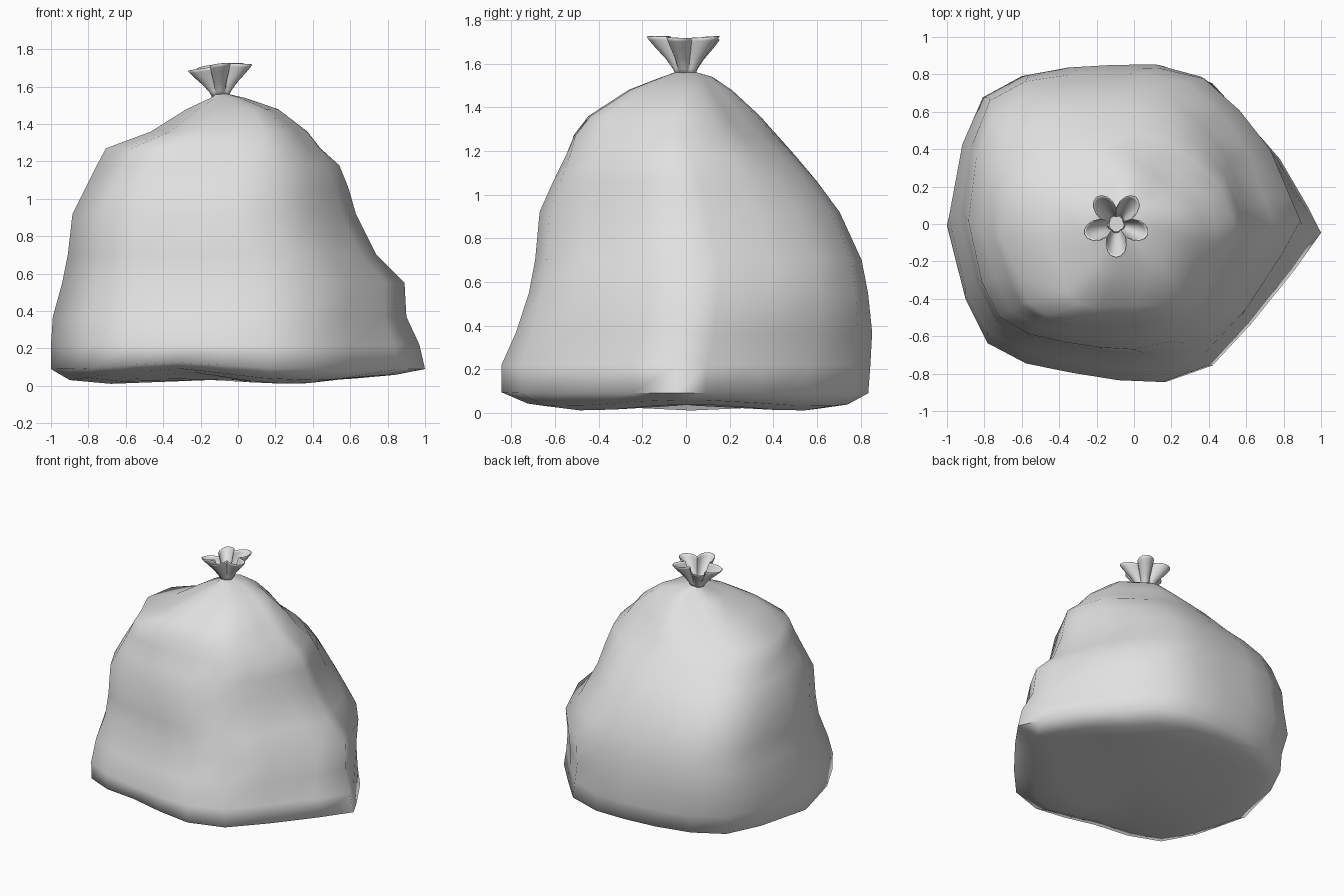
import bpy
import bmesh
from math import atan2, cos, sin, exp, pi, radians

cube = bpy.data.objects.get("Cube")
if cube:
    bpy.data.objects.remove(cube, do_unlink=True)

# One grey plastic for the whole bag
plastic = bpy.data.materials.new("grey plastic")
plastic.use_nodes = True
GREY = (0.75, 0.75, 0.75, 1)
plastic.diffuse_color = GREY
plastic.node_tree.nodes["Principled BSDF"].inputs["Base Color"].default_value = GREY


def loft(name, rings, cap_start=None):
    """Skin a stack of equal closed rings; optionally fan the first to a point."""
    bm = bmesh.new()
    rows = [[bm.verts.new(p) for p in ring] for ring in rings]
    n = len(rows[0])
    for low, high in zip(rows, rows[1:]):
        for i in range(n):
            j = (i + 1) % n
            bm.faces.new((low[i], low[j], high[j], high[i]))
    if cap_start:
        tip = bm.verts.new(cap_start)
        for i in range(n):
            bm.faces.new((tip, rows[0][(i + 1) % n], rows[0][i]))
    mesh = bpy.data.meshes.new(name)
    bm.to_mesh(mesh)
    bm.free()
    obj = bpy.data.objects.new(name, mesh)
    bpy.context.collection.objects.link(obj)
    mesh.materials.append(plastic)
    bpy.ops.object.select_all(action="DESELECT")
    obj.select_set(True)
    bpy.context.view_layer.objects.active = obj
    bpy.ops.object.shade_smooth_by_angle(angle=radians(85))
    return obj


# Footprint of the sagging base, counter-clockwise, pointed at the left side
OUTLINE = [(1, -.04), (.93, .1), (.78, .36), (.6, .57), (.42, .77), (.17, .855),
           (-.07, .855), (-.32, .83), (-.57, .77), (-.78, .65), (-.9, .4),
           (-1, 0), (-.9, -.4), (-.78, -.64), (-.57, -.75), (-.32, -.8),
           (-.07, -.84), (.17, -.85), (.42, -.76), (.63, -.53), (.86, -.24)]

# Sack levels: z, x min, x max, y min, y max, roundness, pleat depth, fullness
LEVELS = [
    (.025, -.68, .62, -.55, .6, 0, 0, 0),
    (.045, -.9, .84, -.73, .74, 0, 0, 0),
    (.09, -1, 1, -.85, .835, 0, 0, 0),
    (.22, -1, .97, -.85, .845, 0, 0, 0),
    (.37, -.99, .9, -.78, .85, .05, 0, .04),
    (.55, -.94, .89, -.72, .83, .1, 0, .06),
    (.70, -.91, .74, -.69, .80, .15, 0, .08),
    (.92, -.885, .63, -.67, .70, .2, 0, .08),
    (1.06, -.82, .60, -.62, .60, .25, .01, .07),
    (1.18, -.77, .57, -.58, .50, .35, .03, .06),
    (1.27, -.73, .48, -.56, .42, .5, .05, .04),
    (1.36, -.49, .40, -.49, .34, .7, .07, .02),
    (1.48, -.29, .23, -.29, .21, .9, .08, 0),
    (1.54, -.15, .04, -.12, .12, 1, .06, 0),
    (1.56, -.13, -.05, -.05, .05, 1, 0, 0),
]


def sack_ring(level):
    z, x0, x1, y0, y1, roundness, pleat, fullness = level
    ring = []
    for px, py in OUTLINE:
        py /= .855
        a = atan2(py, px)
        # Blend the footprint towards a round neck, then gather it in pleats
        u = px + (cos(a) - px) * roundness
        v = py + (sin(a) - py) * roundness
        fold = 1 - pleat * (1 - cos(5 * (a + .9)))
        # Swell the corners, except the one at the front right
        corner = .2 if u < 0 and v < 0 else 1
        fold *= 1 + fullness * corner * sin(2 * a) ** 2
        x = (x0 + x1) / 2 + u * fold * (x1 - x0) / 2
        y = (y0 + y1) / 2 + v * fold * (y1 - y0) / 2
        # Uneven underside, lifted at the front
        lift = .035 * exp(-((a + 1.9) / .35) ** 2) if z < .1 else 0
        if z < .08:
            lift += .014 * cos(3 * a)
        ring.append((x, y, z + lift))
    return ring


loft("sack", [sack_ring(lv) for lv in LEVELS], cap_start=(-.05, 0, .035))

# Gathered open mouth: five broad flared lobes with tight notches between them
SEGMENTS = 40
MOUTH = [(1.545, .045, .1), (1.575, .06, .25), (1.62, .095, .4),
         (1.67, .145, .48), (1.695, .168, .5), (1.71, .18, .5)]


def mouth_ring(z, radius, depth):
    ring = []
    for i in range(SEGMENTS):
        a = 2 * pi * i / SEGMENTS
        lobe = abs(cos(2.5 * (a + pi / 2)))
        r = radius * (1 - depth * (1 - lobe))
        flare = (z - 1.545) / .165
        rim = flare * (.018 * cos(a) - .012 * cos(2 * a))
        ring.append((-.095 + r * cos(a), r * sin(a), z + rim))
    return ring


mouth = loft("gathered_mouth", [mouth_ring(*m) for m in MOUTH])
shell = mouth.modifiers.new("thin sheet", "SOLIDIFY")
shell.thickness = .004
